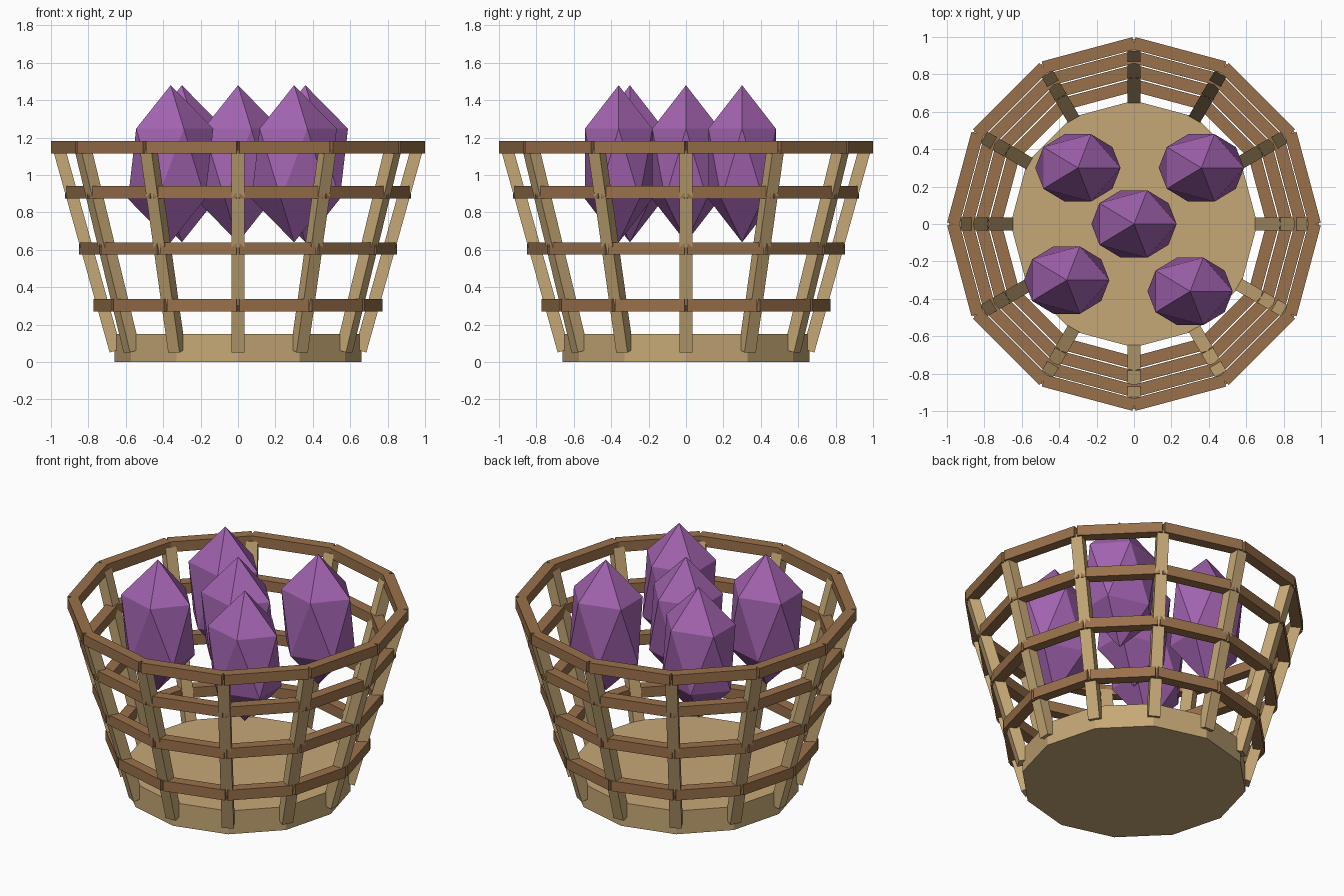
import bpy
import bmesh
from math import pi, sin, cos, atan2, hypot
from mathutils import Matrix, Vector

if "Cube" in bpy.data.objects:
    bpy.data.objects.remove(bpy.data.objects["Cube"])

SIDES = 12
STEP = 2 * pi / SIDES


def material(name, rgb):
    mat = bpy.data.materials.new(name)
    mat.use_nodes = True
    color = (*rgb, 1)
    mat.diffuse_color = color
    mat.node_tree.nodes["Principled BSDF"].inputs["Base Color"].default_value = color
    return mat


tan_wood = material("tan wood", (0.56, 0.39, 0.18))
brown_wood = material("brown wood", (0.32, 0.165, 0.07))
purple_crystal = material("purple crystal", (0.36, 0.125, 0.43))


def finish(bm, name, mat):
    mesh = bpy.data.meshes.new(name)
    bm.to_mesh(mesh)
    bm.free()
    mesh.materials.append(mat)
    obj = bpy.data.objects.new(name, mesh)
    bpy.context.collection.objects.link(obj)
    return obj


def add_box(bm, size, matrix):
    bmesh.ops.create_cube(bm, size=1, matrix=matrix @ Matrix.Diagonal((*size, 1)))


# Solid floor of the basket
bm = bmesh.new()
bmesh.ops.create_cone(bm, cap_ends=True, segments=SIDES, radius1=0.66, radius2=0.66,
                      depth=0.15, matrix=Matrix.Translation((0, 0, 0.075)))
finish(bm, "basket_floor", tan_wood)

# Staves leaning outward
low, high = Vector((0.655, 0, 0.06)), Vector((0.957, 0, 1.14))
lean = high - low
tilt = Matrix.Translation((low + high) / 2) @ Matrix.Rotation(atan2(lean.x, lean.z), 4, "Y")
for i in range(SIDES):
    bm = bmesh.new()
    add_box(bm, (0.065, 0.07, lean.length), Matrix.Rotation(i * STEP, 4, "Z") @ tilt)
    finish(bm, f"stave_{i + 1}", tan_wood)

# Hoops made of straight slats whose centre lines meet at the staves
hoops = {"lower_hoop": (0.742, 0.303), "middle_hoop": (0.818, 0.607),
         "upper_hoop": (0.893, 0.908), "rim_hoop": (0.967, 1.148)}
for name, (radius, z) in hoops.items():
    bm = bmesh.new()
    for i in range(SIDES):
        place = Matrix.Rotation((i + 0.5) * STEP, 4, "Z") @ Matrix.Translation(
            (radius * cos(STEP / 2), 0, z))
        add_box(bm, (0.066, 2 * radius * sin(STEP / 2), 0.066), place)
    finish(bm, name, brown_wood)

# Faceted crystals
spots = [(0, 0), (0.36, 0.30), (-0.30, 0.30), (-0.36, -0.30), (0.30, -0.36)]
for i, (x, y) in enumerate(spots):
    bm = bmesh.new()
    bmesh.ops.create_icosphere(bm, subdivisions=1, radius=1,
                               matrix=Matrix.Translation((x, y, 1.06))
                               @ Matrix.Diagonal((0.255, 0.212, 0.42, 1)))
    finish(bm, f"crystal_{i + 1}", purple_crystal)
